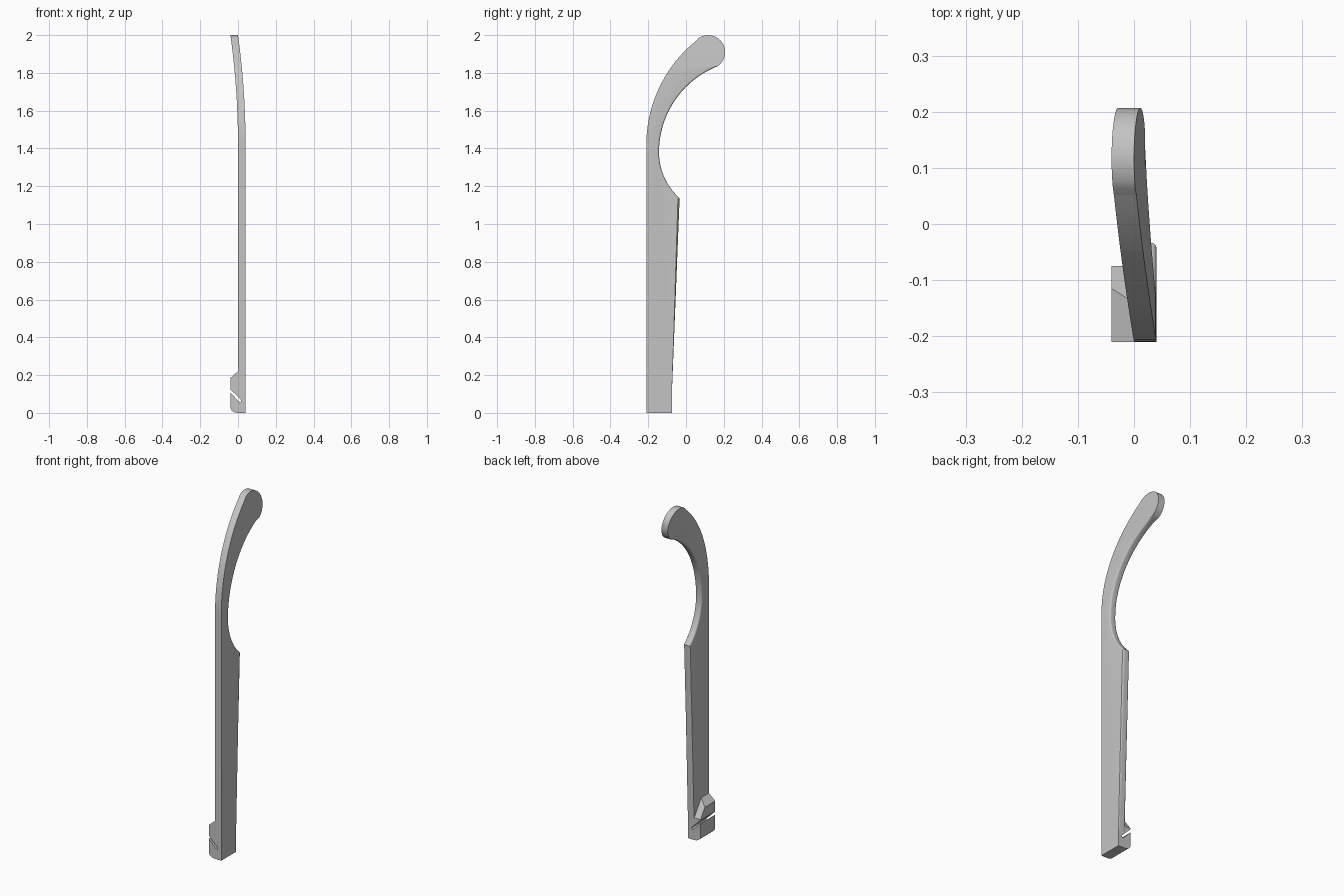
import bpy, bmesh
from math import sin, cos, radians, sqrt
from mathutils import Vector

cube = bpy.data.objects.get("Cube")
if cube:
    bpy.data.objects.remove(cube, do_unlink=True)

grey = bpy.data.materials.new("plain grey")
grey.use_nodes = True
colour = (0.55, 0.55, 0.55, 1)
grey.diffuse_color = colour
grey.node_tree.nodes["Principled BSDF"].inputs["Base Color"].default_value = colour


def arc(cx, cy, rx, ry, start, end, steps):
    angles = [radians(start + (end - start) * i / steps) for i in range(steps + 1)]
    return [(cx + rx * cos(a), cy + ry * sin(a)) for a in angles]


def prism(points, offset):
    """Closed prism from 3D outline points, extruded by offset."""
    bm = bmesh.new()
    near = [bm.verts.new(p) for p in points]
    far = [bm.verts.new(Vector(p) + Vector(offset)) for p in points]
    bm.faces.new(near)
    bm.faces.new(far[::-1])
    n = len(points)
    for i in range(n):
        j = (i + 1) % n
        bm.faces.new((near[j], near[i], far[i], far[j]))
    bmesh.ops.recalc_face_normals(bm, faces=bm.faces)
    return bm, near, far


def finish(bm, name):
    mesh = bpy.data.meshes.new(name)
    bm.to_mesh(mesh)
    bm.free()
    mesh.materials.append(grey)
    obj = bpy.data.objects.new(name, mesh)
    bpy.context.collection.objects.link(obj)
    return obj


FRONT, BACK, THICK = -0.21, -0.075, 0.04
BEND_START, TOP = 1.42, 2.0

# Arm side outline: front edge, outer sweep, round tip, inner hook, tapered back
outer = arc(0.495, BEND_START, 0.705, 0.705, 180, 129, 18)
tip = arc(0.117, 1.91, 0.09, 0.09, 126, -55, 20)
hook_up = arc(0.346, 1.38, 0.489, 0.489, 111.5, 180, 20)
hook_low = arc(0.182, 1.38, 0.325, 0.325, 180, 228.4, 12)[1:]
outline = [(FRONT, 0)] + outer + tip + hook_up + hook_low + [(BACK, 0.1), (BACK, 0)]
bm, near, far = prism([(0, y, z) for y, z in outline], (THICK, 0, 0))

# Soften both long back edges
first = 1 + len(outer) + len(tip)
soft = [bm.edges.get((side[i], side[i + 1]))
        for side in (near, far) for i in range(first, len(outline) - 2)]
bmesh.ops.bevel(bm, geom=soft, offset=0.009, segments=4, profile=0.5, affect='EDGES')

# Slice the upper part, then curve it sideways
slices = 18
for i in range(slices):
    z = BEND_START + (TOP - BEND_START) * i / slices
    bmesh.ops.bisect_plane(bm, geom=bm.verts[:] + bm.edges[:] + bm.faces[:],
                           plane_co=(0, 0, z), plane_no=(0, 0, 1))
for v in bm.verts:
    lift = max(0, (v.co.z - BEND_START) / (TOP - BEND_START))
    v.co.x -= 0.04 * lift ** 2
arm = finish(bm, "arm")

# Foot block with sloped top, rounded lower corner and a chamfered back
foot_outline = [(0.01, 0), (0.01, 0.22), (0, 0.22), (-0.04, 0.185)]
foot_outline += arc(0, 0.03, 0.04, 0.03, 180, 270, 8)
bm, _, _ = prism([(x, FRONT, z) for x, z in foot_outline], (0, BACK - FRONT, 0))
cut = bmesh.ops.bisect_plane(bm, geom=bm.verts[:] + bm.edges[:] + bm.faces[:],
                             plane_co=(0, -0.115, 0.185), plane_no=(0, 1, 0.71),
                             clear_outer=True)
rim = [e for e in cut["geom_cut"] if isinstance(e, bmesh.types.BMEdge)]
bmesh.ops.holes_fill(bm, edges=rim)
bmesh.ops.recalc_face_normals(bm, faces=bm.faces)
foot = finish(bm, "foot_block")

# Diagonal slot cutter with a rounded inner end
d = 0.006 / sqrt(2)
slot_outline = [(-0.07 - d, 0.145 - d)] + arc(0.01, 0.065, 0.007, 0.007, -125, 35, 8)
slot_outline += [(-0.07 + d, 0.145 + d)]
bm, _, _ = prism([(x, FRONT - 0.05, z) for x, z in slot_outline], (0, 0.3, 0))
slot = finish(bm, "slot_cutter")
slot.hide_render = True

# Join the foot to the arm, then cut the slot through both
bpy.context.view_layer.objects.active = arm
for other, operation in ((foot, 'UNION'), (slot, 'DIFFERENCE')):
    mod = arm.modifiers.new(operation.lower(), 'BOOLEAN')
    mod.object, mod.operation, mod.solver = other, operation, 'EXACT'
    bpy.ops.object.modifier_apply(modifier=mod.name)
    bpy.data.objects.remove(other, do_unlink=True)

bpy.ops.object.select_all(action='DESELECT')
arm.select_set(True)
bpy.ops.object.shade_smooth_by_angle(angle=radians(30))
